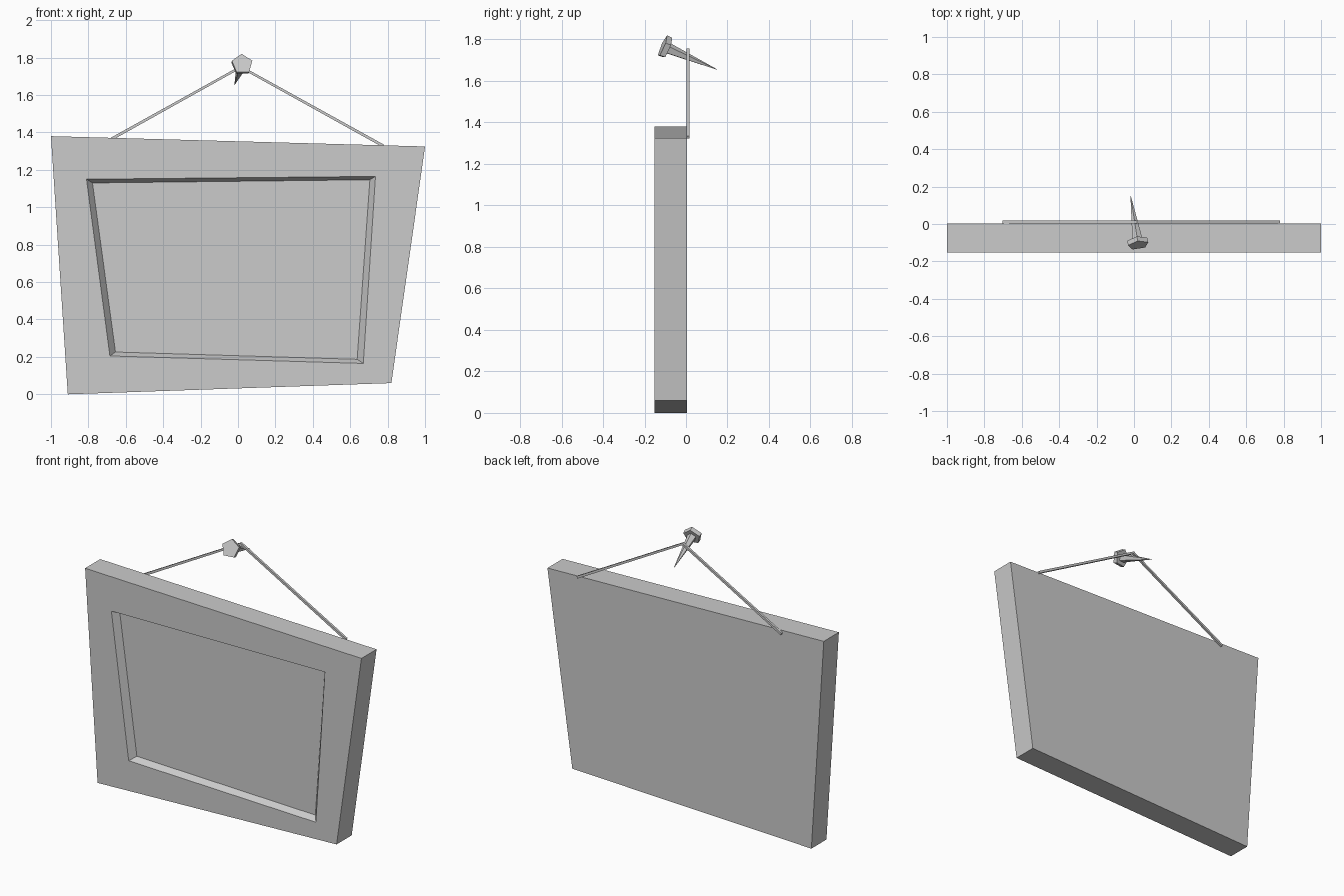
import bpy, bmesh, math
from mathutils import Vector

if "Cube" in bpy.data.objects:
    bpy.data.objects.remove(bpy.data.objects["Cube"])


def loft(name, rings, cap_end=True):
    """Skin a list of equal-length vertex rings, capping both ends."""
    bm = bmesh.new()
    vs = [[bm.verts.new(p) for p in r] for r in rings]
    n = len(rings[0])
    for a, b in zip(vs, vs[1:]):
        for i in range(n):
            j = (i + 1) % n
            bm.faces.new((a[i], a[j], b[j], b[i]))
    bm.faces.new(vs[0])
    bm.faces.new(vs[-1])
    bmesh.ops.remove_doubles(bm, verts=bm.verts, dist=1e-5)
    bmesh.ops.recalc_face_normals(bm, faces=bm.faces)
    me = bpy.data.meshes.new(name)
    bm.to_mesh(me)
    bm.free()
    ob = bpy.data.objects.new(name, me)
    bpy.context.collection.objects.link(ob)
    return ob


def outline(points, y):
    return [Vector((x, y, z)) for x, z in points]


# Crooked picture frame: back, outer front, opening edge, recessed canvas
outer = [(-1, 1.38), (1, 1.325), (0.82, 0.06), (-0.91, 0)]
opening = [(-0.81, 1.15), (0.735, 1.165), (0.67, 0.165), (-0.685, 0.205)]
canvas = [(-0.778, 1.13), (0.705, 1.147), (0.637, 0.187), (-0.655, 0.226)]
loft("picture_frame", [outline(outer, 0.004), outline(outer, -0.152),
                       outline(opening, -0.152), outline(canvas, -0.11)])


# Hanging cord: a square-section strip bent over the nail
path = [(-0.70, 1.352), (0.015, 1.75), (0.777, 1.328)]
h = 0.0075
rings = []
for i, (x, z) in enumerate(path):
    a, b = Vector(path[max(i - 1, 0)]), Vector(path[min(i + 1, 2)])
    d = (b - a).normalized()
    n = Vector((-d.y, d.x)) * h
    rings.append([Vector((x + s * n.x, 0.0105 + t * h, z + s * n.y))
                  for s, t in ((-1, -1), (1, -1), (1, 1), (-1, 1))])
loft("hanging_cord", rings)


# Nail: five-sided head and tapering spike along one tilted axis
head, tip = Vector((0.023, -0.113, 1.767)), Vector((-0.018, 0.15, 1.655))
axis = (tip - head).normalized()
side = axis.cross(Vector((0, 0, 1))).normalized()
up = side.cross(axis)


def pentagon(dist, r):
    return [head + axis * dist + r * (math.sin(k * math.tau / 5) * side
            + math.cos(k * math.tau / 5) * up) for k in range(5)]


loft("nail_head", [pentagon(0, 0.058), pentagon(0.028, 0.056)])
spike = [pentagon(0.026, 0.029), pentagon((tip - head).length, 0.001)]
loft("nail_spike", spike)
